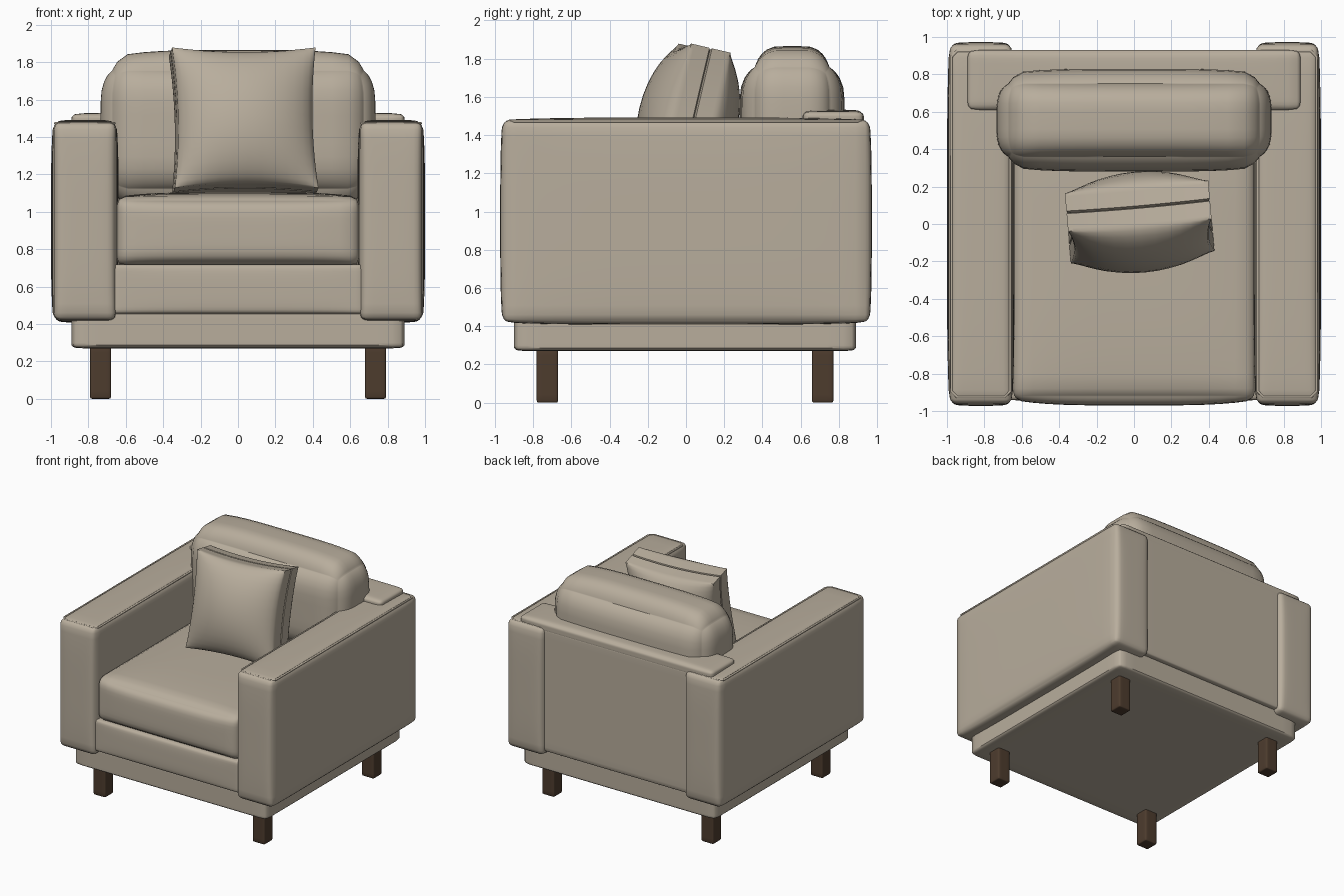
import bpy, bmesh
from math import sin, pi, radians
from mathutils import Vector

if "Cube" in bpy.data.objects:
    bpy.data.objects.remove(bpy.data.objects["Cube"], do_unlink=True)


def material(name, colour):
    m = bpy.data.materials.new(name)
    m.use_nodes = True
    m.diffuse_color = (*colour, 1)
    m.node_tree.nodes["Principled BSDF"].inputs["Base Color"].default_value = (*colour, 1)
    return m


FABRIC = material("beige fabric", (0.48, 0.42, 0.335))
WOOD = material("dark wood", (0.075, 0.045, 0.027))


def grid_cube(name, shape, mat, cuts=15, sharp=40):
    """Subdivided unit cube; shape maps each point in -1..1 to its place."""
    bm = bmesh.new()
    bmesh.ops.create_cube(bm, size=2)
    bmesh.ops.subdivide_edges(bm, edges=bm.edges[:], cuts=cuts, use_grid_fill=True)
    for v in bm.verts:
        v.co = shape(v.co.copy())
    bmesh.ops.recalc_face_normals(bm, faces=bm.faces[:])
    mesh = bpy.data.meshes.new(name)
    bm.to_mesh(mesh)
    bm.free()
    mesh.materials.append(mat)
    mesh.shade_smooth()
    mesh.set_sharp_from_angle(angle=radians(sharp))
    ob = bpy.data.objects.new(name, mesh)
    bpy.context.collection.objects.link(ob)
    return ob


def soft_box(name, lo, hi, radius, puff=(0, 0, 0), mat=FABRIC, cuts=15):
    """Rounded box from corner lo to corner hi; puff swells each pair of sides."""
    lo, hi, r = Vector(lo), Vector(hi), Vector(radius)
    half, mid = (hi - lo) / 2, (hi + lo) / 2

    def shape(c):
        u = [sin(a * pi / 2) for a in c]
        p = Vector([u[i] * half[i] for i in range(3)])
        core = Vector([max(r[i] - half[i], min(half[i] - r[i], p[i])) for i in range(3)])
        d = Vector([(p[i] - core[i]) / r[i] for i in range(3)])
        if d.length > 0:
            d.normalize()
        p = Vector([core[i] + d[i] * r[i] for i in range(3)])
        for i in range(3):
            j, k = (i + 1) % 3, (i + 2) % 3
            p[i] += puff[i] * u[i] * (1 - u[j] ** 4) * (1 - u[k] ** 4)
        return p + mid

    return grid_cube(name, shape, mat, cuts)


def piping(name, x0, x1, y, z, corner=0.03):
    """Thin sewn cord around a rectangle."""
    curve = bpy.data.curves.new(name, "CURVE")
    curve.dimensions = "3D"
    curve.bevel_depth = 0.008
    curve.bevel_resolution = 2
    spline = curve.splines.new("POLY")
    c = corner
    pts = [(x0 + c, -y), (x1 - c, -y), (x1, c - y), (x1, y - c),
           (x1 - c, y), (x0 + c, y), (x0, y - c), (x0, c - y)]
    spline.points.add(len(pts) - 1)
    for point, (px, py) in zip(spline.points, pts):
        point.co = (px, py, z, 1)
    spline.use_cyclic_u = True
    curve.materials.append(FABRIC)
    bpy.context.collection.objects.link(bpy.data.objects.new(name, curve))


# Plinth, front rail and back frame
soft_box("base", (-0.89, -0.90, 0.27), (0.89, 0.89, 0.47), (0.05, 0.05, 0.02))
soft_box("front_rail", (-0.68, -0.94, 0.455), (0.68, 0.6, 0.72), (0.02, 0.02, 0.02), (0, 0.01, 0))
soft_box("back_panel", (-0.70, 0.60, 0.45), (0.70, 0.93, 1.49), (0.02, 0.02, 0.02))
soft_box("back_cap", (-0.89, 0.61, 1.44), (0.89, 0.93, 1.525), (0.04, 0.04, 0.025), (0, 0, 0.008))

# Arms, legs and the cords on the arm tops
for side, s in (("left", 1), ("right", -1)):
    x0, x1 = sorted((s * 0.65, s * 0.988))
    soft_box(side + "_arm", (x0, -0.96, 0.42), (x1, 0.96, 1.48), (0.04, 0.045, 0.04),
             (0.012, 0.012, 0.012))
    piping(side + "_arm_piping", x0 + 0.012, x1 - 0.012, 0.925, 1.473)
    for end, y in (("front", -0.725), ("back", 0.715)):
        soft_box(f"{end}_{side}_leg", (s * 0.735 - 0.056, y - 0.056, 0),
                 (s * 0.735 + 0.056, y + 0.056, 0.29), (0.012, 0.012, 0.01), mat=WOOD, cuts=7)

# Seat and back cushions
soft_box("seat_cushion", (-0.65, -0.94, 0.71), (0.65, 0.62, 1.08), (0.04, 0.07, 0.07),
         (0, 0.03, 0.025))
soft_box("back_cushion", (-0.71, 0.31, 1.06), (0.71, 0.80, 1.82), (0.13, 0.17, 0.22),
         (0.025, 0.03, 0.045))


# Boxed throw pillow: crowned faces, pinched sides, seam groove around the middle
def pillow_shape(c):
    x, z = sin(c.x * pi / 2), sin(c.z * pi / 2)
    w = abs(c.y) ** 1.3 * (1 if c.y > 0 else -1)
    crown = ((1 - x * x) * (1 - z * z)) ** 0.6 if abs(x) < 1 and abs(z) < 1 else 0
    groove = 0.02 if abs(w) < 0.01 else 0
    px = x * (0.385 - 0.025 * (1 - z * z) - (groove if abs(c.x) > 0.99 else 0))
    pz = z * (0.385 - 0.025 * (1 - x * x) - (groove if abs(c.z) > 0.99 else 0))
    return Vector((px, w * (0.105 + 0.155 * crown), pz))


pillow = grid_cube("throw_pillow", pillow_shape, FABRIC, sharp=50)
pillow.location = (0.03, 0.01, 1.48)
pillow.rotation_euler = (radians(-13), 0, radians(5))
